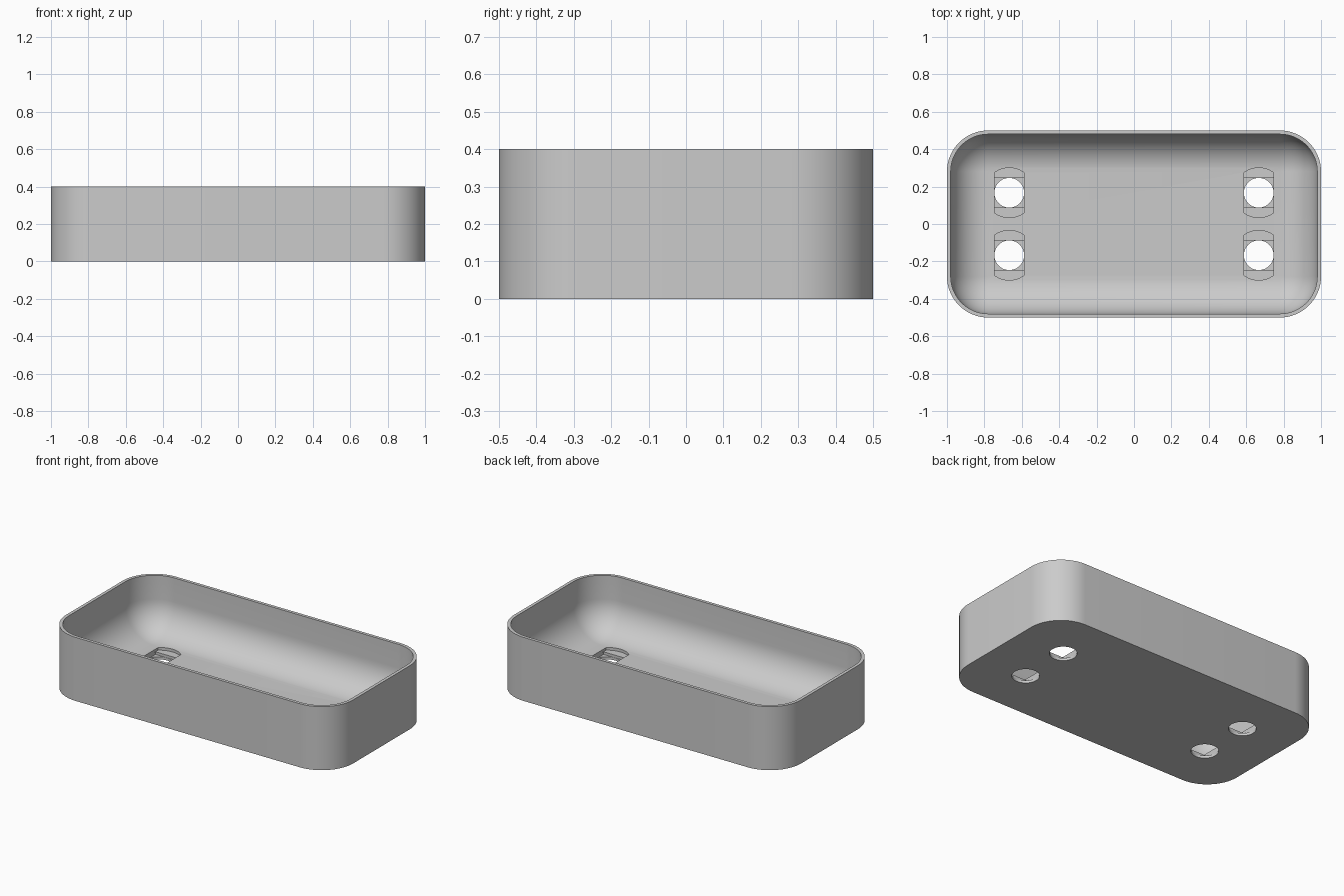
import bpy, bmesh
from math import sin, cos, pi, asin

cube = bpy.data.objects.get("Cube")
if cube:
    bpy.data.objects.remove(cube, do_unlink=True)

HX, HY, HEIGHT = 1.0, 0.5, 0.4
WALL, FLOOR, FILLET = 0.02, 0.05, 0.2
OUTER_R = WALL + FILLET
CORNER_STEPS, FILLET_STEPS = 16, 14
HOLE_X, HOLE_Y, HOLE_R, SLOT_R = 0.667, 0.167, 0.08, 0.133

grey = bpy.data.materials.new("plain grey")
grey.use_nodes = True
colour = (0.6, 0.6, 0.6, 1)
grey.diffuse_color = colour
grey.node_tree.nodes["Principled BSDF"].inputs["Base Color"].default_value = colour


def make_object(name, bm):
    bmesh.ops.recalc_face_normals(bm, faces=bm.faces)
    mesh = bpy.data.meshes.new(name)
    bm.to_mesh(mesh)
    bm.free()
    mesh.materials.append(grey)
    obj = bpy.data.objects.new(name, mesh)
    bpy.context.collection.objects.link(obj)
    return obj


def rounded_ring(bm, inset, z):
    """Rounded rectangle, inset from the outer wall."""
    r = OUTER_R - inset
    cx, cy = HX - OUTER_R, HY - OUTER_R
    ring = []
    for q, (sx, sy) in enumerate([(1, 1), (-1, 1), (-1, -1), (1, -1)]):
        for i in range(CORNER_STEPS + 1):
            a = (q + i / CORNER_STEPS) * pi / 2
            ring.append(bm.verts.new((sx * cx + r * cos(a), sy * cy + r * sin(a), z)))
    return ring


def loft(bm, rings):
    for a, b in zip(rings, rings[1:]):
        for i in range(len(a)):
            j = (i + 1) % len(a)
            bm.faces.new((a[i], a[j], b[j], b[i]))
    bm.faces.new(rings[0])
    bm.faces.new(rings[-1])


def hole_cutter(name, outline, z0, z1):
    """One prism at each of the four hole positions."""
    bm = bmesh.new()
    for cx in (-HOLE_X, HOLE_X):
        for cy in (-HOLE_Y, HOLE_Y):
            loft(bm, [[bm.verts.new((cx + x, cy + y, z)) for x, y in outline]
                      for z in (z0, z1)])
    obj = make_object(name, bm)
    obj.hide_render = True
    return obj


# Tray: outer wall, rim, inner wall, rounded transition to the floor
bm = bmesh.new()
rings = [rounded_ring(bm, 0, 0), rounded_ring(bm, 0, HEIGHT), rounded_ring(bm, WALL, HEIGHT)]
for i in range(FILLET_STEPS + 1):
    a = i / FILLET_STEPS * pi / 2
    rings.append(rounded_ring(bm, WALL + FILLET * (1 - cos(a)), FLOOR + FILLET * (1 - sin(a))))
loft(bm, rings)
bmesh.ops.remove_doubles(bm, verts=bm.verts, dist=0.0001)
tray = make_object("tray", bm)

# Stepped screw holes: clipped round slot, then square, then round
half = asin(HOLE_R / SLOT_R)
arc = [half * (2 * i / 12 - 1) for i in range(13)]
slot = [(SLOT_R * sin(t), -SLOT_R * cos(t)) for t in arc]
slot += [(-x, -y) for x, y in slot]
s = HOLE_R - 0.0003
square = [(-s, -s), (s, -s), (s, s), (-s, s)]
c = HOLE_R - 0.0006
circle = [(c * cos(i * pi / 24), c * sin(i * pi / 24)) for i in range(48)]

cutters = [hole_cutter("slot_cutter", slot, FLOOR * 2 / 3, HEIGHT / 2),
           hole_cutter("square_cutter", square, FLOOR / 3, HEIGHT / 2),
           hole_cutter("round_cutter", circle, -FLOOR, HEIGHT / 2)]

bpy.ops.object.select_all(action='DESELECT')
bpy.context.view_layer.objects.active = tray
tray.select_set(True)
for cutter in cutters:
    mod = tray.modifiers.new(cutter.name, 'BOOLEAN')
    mod.operation = 'DIFFERENCE'
    mod.solver = 'EXACT'
    mod.object = cutter
    bpy.ops.object.modifier_apply(modifier=mod.name)
    bpy.data.objects.remove(cutter, do_unlink=True)

bpy.ops.object.shade_smooth_by_angle(angle=pi / 6)
